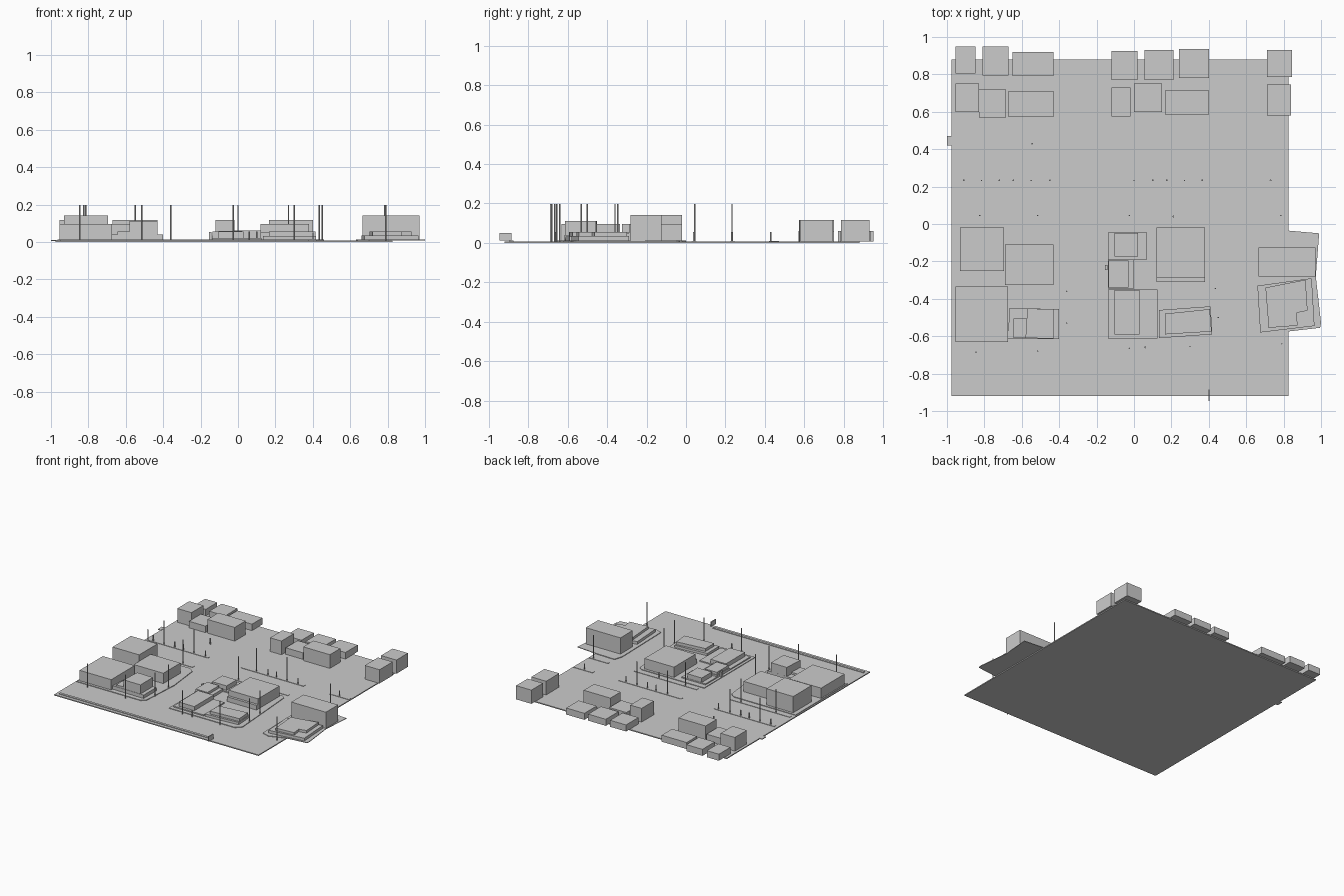
import bpy, bmesh
import math

G = 0.008          # top of the ground slab
P = 0.013          # top of the pavements

grey = bpy.data.materials.new("plain_grey")
grey.diffuse_color = (0.6, 0.6, 0.6, 1)


def prism(name, pts, z0, z1):
    """Extrude a plan outline from z0 to z1."""
    bm = bmesh.new()
    face = bm.faces.new([bm.verts.new((x, y, z0)) for x, y in pts])
    out = bmesh.ops.extrude_face_region(bm, geom=[face])
    for v in out["geom"]:
        if isinstance(v, bmesh.types.BMVert):
            v.co.z = z1
    bmesh.ops.recalc_face_normals(bm, faces=bm.faces)
    me = bpy.data.meshes.new(name)
    bm.to_mesh(me)
    bm.free()
    me.materials.append(grey)
    ob = bpy.data.objects.new(name, me)
    bpy.context.collection.objects.link(ob)
    return ob


def box(name, x0, x1, y0, y1, z1, z0=G):
    return prism(name, [(x0, y0), (x1, y0), (x1, y1), (x0, y1)], z0, z1)


def post(name, x, y, r, z1, sides=6):
    ring = [(x + r * math.cos(math.tau * i / sides),
             y + r * math.sin(math.tau * i / sides)) for i in range(sides)]
    return prism(name, ring, G, z1)


# ground slab, side stub and long front kerb
box("ground", -0.975, 0.825, -0.92, 0.88, G, 0)
box("road_stub", -1.0, -0.97, 0.42, 0.47, G + 0.002, 0.004)
box("front_kerb", -0.95, 0.38, -0.895, -0.875, P)
box("sign_panel", 0.397, 0.404, -0.945, -0.885, 0.05, 0.012)

# pavements under each block
prism("pavement_left", [(-0.965, -0.65), (-0.40, -0.65), (-0.37, -0.62), (-0.35, -0.30),
                        (-0.38, -0.03), (-0.42, 0.0), (-0.965, 0.0)], G, P)
prism("pavement_middle", [(-0.16, -0.64), (0.42, -0.64), (0.46, -0.60), (0.44, -0.30),
                          (0.42, -0.02), (0.39, 0.0), (-0.16, 0.0)], G, P)
prism("pavement_right", [(0.64, -0.60), (0.70, -0.62), (0.82, -0.575), (0.995, -0.555),
                         (1.0, -0.53), (0.972, -0.28), (0.99, -0.05), (0.82, -0.035),
                         (0.65, -0.03), (0.63, -0.10)], G, P)

# narrow islands carrying the lamp rows
for x0, x1 in ((-0.95, -0.42), (-0.13, 0.42), (0.65, 0.82)):
    for y in (0.04, 0.235):
        box("island", x0, x1, y - 0.012, y + 0.012, P - 0.002)

# low houses in the rear rows
low = [(-0.955, -0.848, 0.805, 0.95), (-0.81, -0.67, 0.795, 0.95),
       (-0.65, -0.43, 0.79, 0.92), (-0.12, 0.02, 0.77, 0.925),
       (0.055, 0.21, 0.77, 0.93), (0.24, 0.40, 0.78, 0.935),
       (-0.83, -0.685, 0.57, 0.72), (0.0, 0.15, 0.60, 0.75)]
for b in low:
    box("low_house", *b, 0.06)

# tall houses in the rear rows
tall = [(-0.955, -0.83, 0.60, 0.75), (-0.67, -0.43, 0.572, 0.71),
        (-0.12, -0.02, 0.575, 0.73), (0.165, 0.40, 0.585, 0.715),
        (0.71, 0.84, 0.58, 0.745), (0.71, 0.845, 0.785, 0.93)]
for b in tall:
    box("tall_house", *b, 0.117)

# large halls of the front blocks
box("hall_left_rear", -0.93, -0.695, -0.25, -0.02, 0.142)
box("hall_left_side", -0.69, -0.43, -0.325, -0.11, 0.095)
box("hall_left_front", -0.955, -0.675, -0.63, -0.335, 0.095)
box("hall_middle", 0.12, 0.38, -0.29, -0.02, 0.095)
box("hall_middle_step", 0.12, 0.38, -0.31, -0.29, 0.05)
box("hall_right", 0.665, 0.97, -0.28, -0.125, 0.142)

# small buildings on the left block
prism("annex_left_base", [(-0.675, -0.612), (-0.40, -0.615), (-0.40, -0.455),
                          (-0.665, -0.45)], G, 0.04)
box("annex_left_low", -0.645, -0.575, -0.61, -0.505, 0.055)
prism("annex_left_tall", [(-0.58, -0.61), (-0.43, -0.612), (-0.43, -0.455),
                          (-0.57, -0.452)], G, 0.112)

# small buildings on the middle block
box("shop_rear_base", -0.14, 0.07, -0.19, -0.045, 0.022)
box("shop_rear", -0.105, 0.022, -0.175, -0.048, 0.058)
box("shop_centre_base", -0.14, 0.0, -0.345, -0.19, 0.035)
box("shop_centre", -0.135, -0.03, -0.34, -0.195, 0.055)
box("shop_box", -0.155, -0.142, -0.245, -0.22, 0.052)
box("shop_front_base", -0.14, 0.125, -0.612, -0.35, 0.022)
box("shop_front", -0.105, 0.03, -0.592, -0.352, 0.055)
prism("shop_corner_base", [(0.135, -0.61), (0.418, -0.59), (0.41, -0.44),
                           (0.135, -0.46)], G, 0.032)
prism("shop_corner", [(0.165, -0.59), (0.415, -0.575), (0.405, -0.455),
                      (0.165, -0.48)], G, 0.055)

# stepped building on the right block
prism("annex_right_base", [(0.675, -0.58), (0.965, -0.545), (0.95, -0.29),
                           (0.66, -0.33)], G, 0.035)
prism("annex_right", [(0.72, -0.555), (0.875, -0.543), (0.868, -0.475), (0.928, -0.463),
                      (0.917, -0.298), (0.703, -0.34)], G, 0.055)

# tall lamp posts
for x, y in [(-0.845, -0.685), (-0.515, -0.68), (-0.36, -0.36), (-0.36, -0.53),
             (-0.025, -0.665), (0.30, -0.655), (0.435, -0.345), (0.45, -0.50),
             (0.79, -0.64), (-0.825, 0.045), (-0.515, 0.045), (-0.025, 0.045),
             (0.785, 0.045), (-0.815, 0.233), (-0.55, 0.233), (0.0, 0.233), (0.27, 0.233)]:
    post("lamp_post", x, y, 0.004, 0.197)

# short bollards
for x, y in [(-0.91, 0.233), (-0.72, 0.233), (-0.645, 0.233), (-0.45, 0.233),
             (0.10, 0.233), (0.175, 0.233), (0.365, 0.233), (0.73, 0.233),
             (0.21, 0.04), (0.06, -0.66), (-0.545, 0.43)]:
    post("bollard", x, y, 0.005, 0.055)
